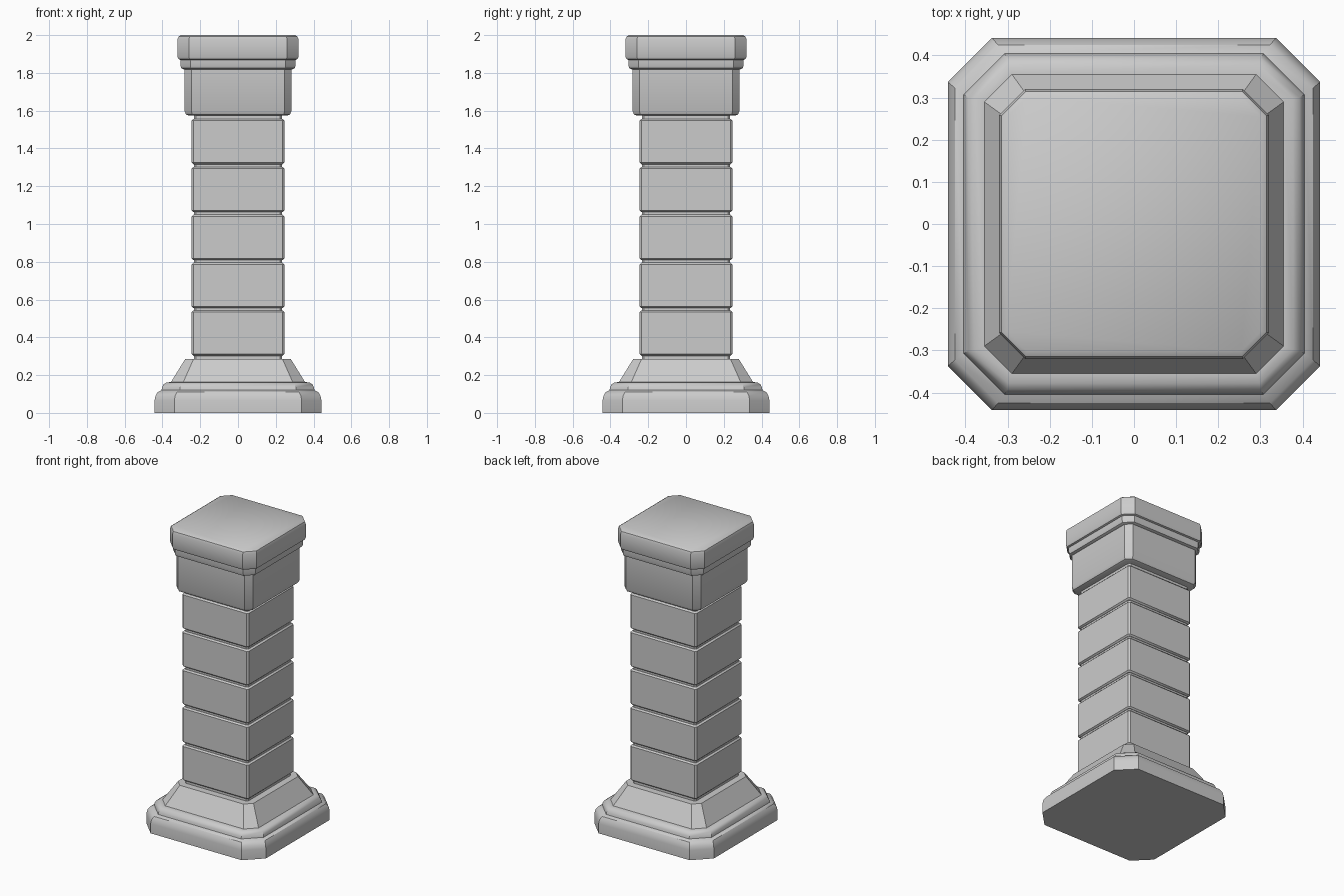
import bpy, bmesh, math

cube = bpy.data.objects.get("Cube")
if cube:
    bpy.data.objects.remove(cube, do_unlink=True)

stone = bpy.data.materials.new("grey stone")
stone.use_nodes = True
colour = (0.6, 0.6, 0.6, 1)
stone.diffuse_color = colour
stone.node_tree.nodes["Principled BSDF"].inputs["Base Color"].default_value = colour


def ring(bm, half, cut, z):
    """Square ring with cut corners."""
    a, b = half, half - cut
    corners = [(a, -b), (a, b), (b, a), (-b, a), (-a, b), (-a, -b), (-b, -a), (b, -a)]
    return [bm.verts.new((x, y, z)) for x, y in corners]


def loft(name, profile):
    """Stack (half width, corner cut, height) rings into a closed solid."""
    bm = bmesh.new()
    rings = [ring(bm, *p) for p in profile]
    for low, high in zip(rings, rings[1:]):
        for i in range(8):
            j = (i + 1) % 8
            bm.faces.new((low[i], low[j], high[j], high[i]))
    bm.faces.new(rings[0][::-1])
    bm.faces.new(rings[-1])
    mesh = bpy.data.meshes.new(name)
    bm.to_mesh(mesh)
    bm.free()
    mesh.materials.append(stone)
    obj = bpy.data.objects.new(name, mesh)
    bpy.context.collection.objects.link(obj)
    bpy.ops.object.select_all(action='DESELECT')
    obj.select_set(True)
    bpy.context.view_layer.objects.active = obj
    bpy.ops.object.shade_smooth_by_angle(angle=math.radians(32))
    return obj


# Stepped foot with rounded shoulders
loft("base_plinth", [
    (0.442, 0.105, 0), (0.442, 0.105, 0.065), (0.437, 0.104, 0.09),
    (0.425, 0.102, 0.11), (0.405, 0.098, 0.12), (0.402, 0.096, 0.135),
    (0.393, 0.092, 0.152), (0.378, 0.08, 0.161), (0.357, 0.066, 0.163)])
loft("base_slope", [(0.357, 0.066, 0.16), (0.279, 0.044, 0.286)])

# Shaft: recessed core with five bevelled blocks
loft("shaft_core", [(0.234, 0.012, 0.28), (0.234, 0.012, 1.59)])
for n in range(5):
    z = 0.302 + n * 0.2535
    loft(f"shaft_block_{n + 1}", [
        (0.236, 0.01, z), (0.245, 0.01, z + 0.009),
        (0.245, 0.01, z + 0.231), (0.236, 0.01, z + 0.24)])

# Capital block
loft("capital", [
    (0.262, 0.03, 1.574), (0.275, 0.033, 1.58), (0.283, 0.036, 1.597),
    (0.283, 0.036, 1.83)])

# Overhanging cap with a narrow lower moulding
loft("cap_moulding", [
    (0.288, 0.045, 1.819), (0.3, 0.05, 1.825), (0.305, 0.053, 1.84),
    (0.305, 0.053, 1.88)])
loft("cap", [
    (0.305, 0.055, 1.868), (0.315, 0.058, 1.873), (0.32, 0.061, 1.885),
    (0.32, 0.061, 1.978), (0.315, 0.058, 1.992), (0.302, 0.048, 2.0)])
